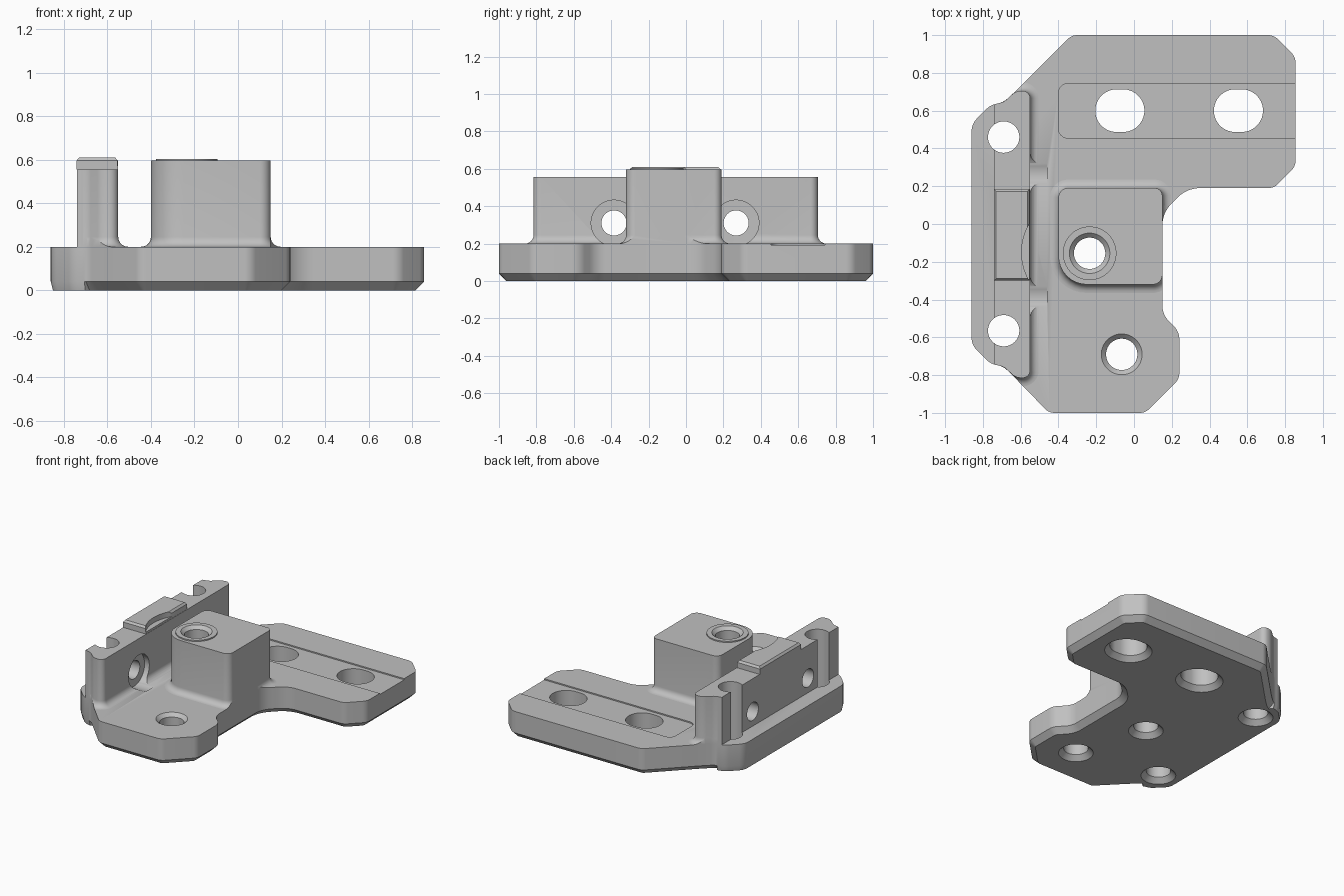
import bpy, bmesh, math
from mathutils import Vector, Matrix

cube = bpy.data.objects.get("Cube")
if cube:
    bpy.data.objects.remove(cube)

grey = bpy.data.materials.new("plain grey")
grey.use_nodes = True
COLOUR = (0.53, 0.53, 0.53, 1)
grey.diffuse_color = COLOUR
grey.node_tree.nodes["Principled BSDF"].inputs["Base Color"].default_value = COLOUR


def rounded(corners, steps=8):
    """Outline with circular corners; each corner is x, y, cut length."""
    out = []
    for i, (x, y, cut) in enumerate(corners):
        p = Vector((x, y))
        if not cut:
            out.append(p)
            continue
        u = (Vector(corners[i - 1][:2]) - p).normalized()
        v = (Vector(corners[(i + 1) % len(corners)][:2]) - p).normalized()
        w = math.sqrt((1 - u.dot(v)) / 2)
        for k in range(steps + 1):
            t = k / steps
            a, b, c = (1 - t) ** 2, 2 * w * t * (1 - t), t * t
            out.append((a * (p + u * cut) + b * p + c * (p + v * cut)) / (a + b + c))
    return out


def circle(x, y, r, stretch=0, n=48):
    """Counter-clockwise circle, or a slot stretched along x."""
    out = []
    for k in range(n):
        a = math.tau * (k + 0.5) / n
        c = math.cos(a)
        out.append(Vector((x + r * c + math.copysign(stretch, c), y + r * math.sin(a))))
    return out


def offset(outline, d):
    """Move a counter-clockwise outline outwards by d."""
    out = []
    for i, p in enumerate(outline):
        a = (p - outline[i - 1]).normalized()
        b = (outline[(i + 1) % len(outline)] - p).normalized()
        na, nb = Vector((a.y, -a.x)), Vector((b.y, -b.x))
        out.append(p + (na + nb) * (d / (1 + na.dot(nb))))
    return out


def loft(name, outline, rings, adjust=None, matrix=None):
    """Solid through copies of the outline; each ring is offset, height."""
    bm = bmesh.new()
    loops = []
    for d, z in rings:
        pts = offset(outline, d)
        if adjust:
            pts = [adjust(p, q, d) for p, q in zip(outline, pts)]
        loops.append([bm.verts.new((p.x, p.y, z)) for p in pts])
    bm.faces.new(loops[0][::-1])
    bm.faces.new(loops[-1])
    for low, high in zip(loops, loops[1:]):
        for i in range(len(low)):
            bm.faces.new((low[i - 1], low[i], high[i], high[i - 1]))
    if matrix:
        bm.transform(matrix)
    bmesh.ops.recalc_face_normals(bm, faces=bm.faces)
    mesh = bpy.data.meshes.new(name)
    bm.to_mesh(mesh)
    bm.free()
    mesh.materials.append(grey)
    obj = bpy.data.objects.new(name, mesh)
    bpy.context.collection.objects.link(obj)
    return obj


def boolean(obj, operation, tools):
    for tool in tools:
        tool.hide_render = True
        mod = obj.modifiers.new(tool.name, "BOOLEAN")
        mod.operation, mod.solver, mod.object = operation, "EXACT", tool


def flare(z, r=0.045, steps=6):
    """Concave fillet rings rising from height z."""
    angles = [math.pi / 2 * k / steps for k in range(steps + 1)]
    return [(r * (1 - math.sin(a)), z + r * (1 - math.cos(a))) for a in angles]


TOP = 0.2

# Base plate, with a chamfer below that nearly vanishes on the right edge
plate = rounded([
    (-0.86, -0.64, 0.04), (-0.76, -0.74, 0.03), (-0.69, -0.755, 0.03), (-0.62, -0.825, 0.03),
    (-0.45, -1, 0.03), (0.06, -1, 0.03), (0.24, -0.82, 0.03), (0.24, -0.57, 0.04),
    (0.15, -0.48, 0.05), (0.15, 0.06, 0.07), (0.28, 0.19, 0.07), (0.74, 0.19, 0.03),
    (0.855, 0.305, 0.03), (0.855, 0.885, 0.03), (0.74, 1, 0.03), (-0.33, 1, 0.03),
    (-0.62, 0.71, 0.03), (-0.69, 0.645, 0.03), (-0.76, 0.63, 0.03), (-0.86, 0.53, 0.04)])
base = loft("base_plate", plate, [(-0.04, 0), (0, 0.04), (0, TOP)],
            lambda p, q, d: p.lerp(q, 0.25) if p.x < -0.7 else q)

# Upright wall, filleted everywhere but its outer side
wall_outline = rounded([
    (-0.74, -0.745, 0), (-0.69, -0.755, 0.02), (-0.625, -0.815, 0.03), (-0.55, -0.815, 0.04),
    (-0.55, 0.705, 0.04), (-0.625, 0.705, 0.03), (-0.69, 0.645, 0.02), (-0.74, 0.635, 0)])
wall = loft("upright_wall", wall_outline, flare(TOP) + [(0, 0.555)],
            lambda p, q, d: Vector((max(q.x, -0.74), q.y)))

# Raised cap on the wall
cap_outline = rounded([(-0.742, -0.3, 0), (-0.552, -0.3, 0), (-0.552, 0.185, 0), (-0.742, 0.185, 0)])
cap = loft("wall_cap", cap_outline, [(0, 0.555), (0, 0.595), (-0.012, 0.61)])

# Square post and its raised ring
post_outline = rounded([(-0.4, -0.32, 0.15), (0.15, -0.32, 0.05), (0.15, 0.19, 0.04), (-0.4, 0.19, 0.05)])
post = loft("square_post", post_outline, flare(TOP) + [(0, 0.595)])
PX, PY = -0.235, -0.155
ring = loft("post_ring", circle(PX, PY, 0.142), [(0, 0.595), (0, 0.604)])

# Keep the fillets inside the plate edge
boundary = loft("plate_boundary", plate, [(0, 0.1), (0, 1)])
for part in (wall, post):
    boolean(part, "INTERSECT", [boundary])

# Vertical hole cutters, chamfered below
R = 0.083
mouth = [(0.045, -0.01), (0, 0.035)]
post_hole = loft("post_hole", circle(PX, PY, R), mouth + [(0, 0.58), (0.03, 0.61)])
front_hole = loft("front_hole", circle(-0.065, -0.69, R), mouth + [(0, 0.175), (0.03, 0.205)])
wall_holes = [loft("wall_hole", circle(-0.69, y, R), mouth + [(0, 1)]) for y in (-0.565, 0.46)]
slots = [loft("slot", circle(x, 0.6, 0.113, 0.017), mouth + [(0, 1)]) for x in (-0.075, 0.553)]

# Shallow channel around the slots
channel = loft("channel", rounded([(-0.4, 0.455, 0.05), (0.95, 0.455, 0),
                                   (0.95, 0.743, 0), (-0.4, 0.743, 0.05)]),
               [(0, TOP - 0.009), (0, 0.3)])

# Cross holes through the wall with wide inner recesses
turn = Matrix.Rotation(math.pi / 2, 4, "Y")
cross_holes = [loft("cross_hole", circle(-0.31, y, 0.067),
                    [(0, -0.9), (0, -0.59), (0.055, -0.589), (0.055, -0.46)], matrix=turn)
               for y in (-0.385, 0.268)]

# Curved relief on the cap
relief = loft("cap_relief", circle(-0.297, -0.15, 0.298, n=96), [(0, 0.57), (0, 0.7)])

boolean(base, "DIFFERENCE", [post_hole, front_hole, channel] + wall_holes + slots + cross_holes)
boolean(wall, "DIFFERENCE", wall_holes + cross_holes)
boolean(cap, "DIFFERENCE", [relief])
boolean(post, "DIFFERENCE", [post_hole])
boolean(ring, "DIFFERENCE", [post_hole])

# Bake the cuts, drop the cutters and shade
parts = [base, wall, cap, post, ring]
bpy.context.view_layer.update()
graph = bpy.context.evaluated_depsgraph_get()
baked = [bpy.data.meshes.new_from_object(p.evaluated_get(graph)) for p in parts]
for part, mesh in zip(parts, baked):
    part.modifiers.clear()
    part.data = mesh
for tool in [boundary, post_hole, front_hole, channel, relief] + wall_holes + slots + cross_holes:
    bpy.data.objects.remove(tool)
bpy.ops.object.select_all(action="DESELECT")
for part in parts:
    part.select_set(True)
bpy.context.view_layer.objects.active = base
bpy.ops.object.shade_smooth_by_angle(angle=math.radians(30))
